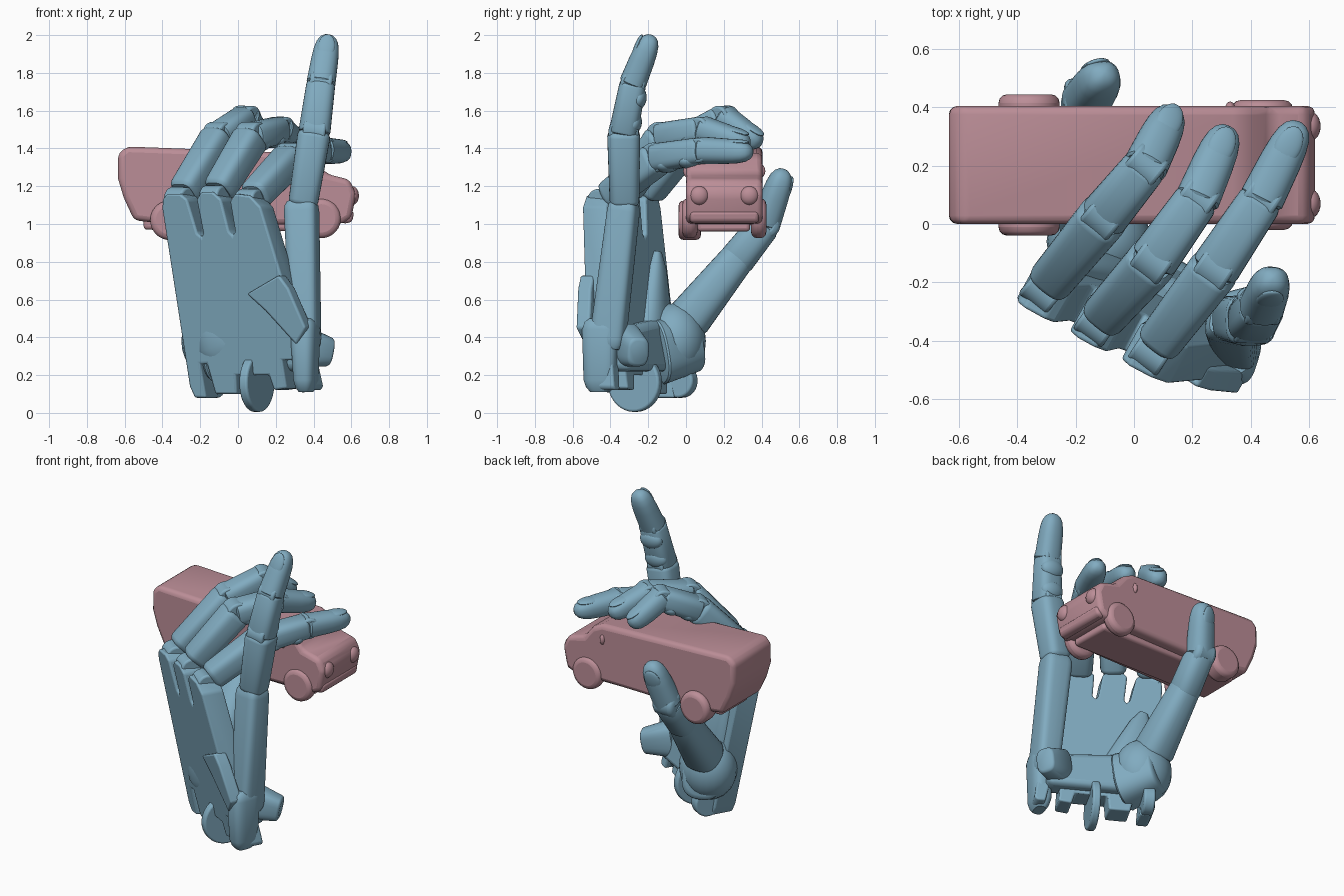
import bpy, bmesh, math
from mathutils import Vector, Matrix

if "Cube" in bpy.data.objects:
    bpy.data.objects.remove(bpy.data.objects["Cube"])

def material(name, rgb):
    m = bpy.data.materials.new(name)
    m.diffuse_color = (*rgb, 1)
    m.use_nodes = True
    m.node_tree.nodes["Principled BSDF"].inputs["Base Color"].default_value = m.diffuse_color
    return m

BLUE = material("blue", (0.22, 0.41, 0.53))
PINK = material("pink", (0.50, 0.27, 0.31))

def finish(name, bm, mat, bevel=0, angle=35):
    bmesh.ops.recalc_face_normals(bm, faces=bm.faces)
    me = bpy.data.meshes.new(name)
    bm.to_mesh(me)
    bm.free()
    ob = bpy.data.objects.new(name, me)
    bpy.context.collection.objects.link(ob)
    me.materials.append(mat)
    if bevel:
        b = ob.modifiers.new("bevel", 'BEVEL')
        b.width, b.segments, b.limit_method = bevel, 3, 'ANGLE'
    bpy.ops.object.select_all(action='DESELECT')
    ob.select_set(True)
    bpy.context.view_layer.objects.active = ob
    bpy.ops.object.shade_smooth_by_angle(angle=math.radians(angle))
    return ob

def frame(p, q, side):
    """Axis, side and back directions of a limb from p to q."""
    d = (q - p).normalized()
    s = (side - d * side.dot(d)).normalized()
    return d, s, s.cross(d)

def segment(name, p, q, side, start, end, prof, power=3, n=32):
    """Limb with superellipse section; start/end = half width and depth."""
    p, q, side = Vector(p), Vector(q), Vector(side)
    d, s, b = frame(p, q, side)
    bm = bmesh.new()
    rings = []
    for t, k in prof:
        w = (start[0] + (end[0] - start[0]) * t) * k
        h = (start[1] + (end[1] - start[1]) * t) * k
        ring = []
        for i in range(n):
            c, e = math.cos(math.tau * i / n), math.sin(math.tau * i / n)
            x = math.copysign(abs(c) ** (2 / power), c) * w
            y = math.copysign(abs(e) ** (2 / power), e) * h
            ring.append(bm.verts.new(p.lerp(q, t) + s * x + b * y))
        rings.append(ring)
    for r0, r1 in zip(rings, rings[1:]):
        for i in range(n):
            j = (i + 1) % n
            bm.faces.new((r0[i], r0[j], r1[j], r1[i]))
    bm.faces.new(rings[0])
    bm.faces.new(rings[-1])
    return finish(name, bm, BLUE)

def blob(name, loc, size, axes=None, mat=BLUE):
    bm = bmesh.new()
    bmesh.ops.create_uvsphere(bm, u_segments=24, v_segments=14, radius=1)
    m = Matrix.Diagonal((*size, 1))
    if axes:
        m = Matrix(axes).transposed().to_4x4() @ m
    bmesh.ops.transform(bm, matrix=Matrix.Translation(loc) @ m, verts=bm.verts)
    return finish(name, bm, mat)

def disc(name, loc, axis, radius, length, mat=BLUE, bevel=0.012):
    bm = bmesh.new()
    bmesh.ops.create_cone(bm, cap_ends=True, segments=36, radius1=radius, radius2=radius, depth=length)
    rot = Vector(axis).to_track_quat('Z', 'Y').to_matrix().to_4x4()
    bmesh.ops.transform(bm, matrix=Matrix.Translation(loc) @ rot, verts=bm.verts)
    return finish(name, bm, mat, bevel)

def slab(name, outline, lo, hi, place, mat, bevel, angle=35):
    """Extruded outline; place(a, depth, z) maps it into the world."""
    bm = bmesh.new()
    rows = [[bm.verts.new(place(a, v, z)) for a, z in outline] for v in (lo, hi)]
    for row in rows:
        bm.faces.new(row)
    for i in range(len(outline)):
        j = (i + 1) % len(outline)
        bm.faces.new((rows[0][i], rows[0][j], rows[1][j], rows[1][i]))
    return finish(name, bm, mat, bevel, angle)

# Palm frame: turned about z, leaning from the wrist to the knuckles
U, V = Vector((0.875, -0.485, 0)), Vector((0.485, 0.875, 0))
def palm_place(a, v, z):
    t = (1.15 - z) / 0.98
    return Vector((-0.13 + 0.22 * t, -0.36 + 0.07 * t, z)) + U * a + V * v

# Palm with knuckle tongues on top and wrist tabs below
palm = [(-.36, .08), (-.375, .14), (-.3, 1.08), (-.285, 1.13), (-.25, 1.16), (-.17, 1.16), (-.135, 1.13),
        (-.12, .95), (-.1, .93), (-.085, .95), (-.08, 1.13), (-.04, 1.17), (.03, 1.17), (.07, 1.13),
        (.075, .96), (.09, .94), (.11, .96), (.12, 1.12), (.16, 1.16), (.25, 1.15), (.3, 1.09),
        (.36, .4), (.36, .14), (.34, .12), (.29, .12), (.28, .28), (.22, .28), (.21, .13), (.13, .12),
        (.12, .2), (-.08, .2), (-.1, .1), (-.23, .1), (-.24, .26), (-.28, .26), (-.29, .08)]
slab("palm", palm, -0.055, 0.09, palm_place, BLUE, 0.015)
slab("palm_heel", [(-.27, .22), (-.3, .42), (-.15, .5), (.2, .46), (.33, .38), (.3, .22)],
     0.0, 0.16, palm_place, BLUE, 0.04)
disc("wrist_hinge", (0.1, -0.27, 0.16), U, 0.155, 0.05)
slab("metacarpal_paddle", [(.11, .63), (.2, .54), (.34, .36), (.42, .45), (.37, .66), (.33, .73)],
     -0.08, 0.0, palm_place, BLUE, 0.012)

ROUND = [(0, .8), (.03, .95), (.07, 1), (.93, 1), (.97, .95), (1, .8)]
TIP = [(0, .9), (.03, 1), (.5, .98), (.7, .93), (.84, .82), (.93, .63), (.98, .38), (1, .1)]

def distal(name, p, q, side, w, h):
    """Finger end with a nail on its back."""
    segment(name + "_tip", p, q, side, (w, h), (w * .9, h * .9), TIP, 2.4)
    p, q = Vector(p), Vector(q)
    d, s, b = frame(p, q, Vector(side))
    blob(name + "_nail", p.lerp(q, .68) + b * h * .7, (w * .6, h * .22, .075), (s, b, d))

def finger(name, pts, side):
    m, a, b, c = map(Vector, pts)
    segment(name + "_proximal", m.lerp(a, .11), a, side, (.078, .078), (.088, .088), ROUND, 3.2)
    segment(name + "_middle", a.lerp(b, -.05), b, side, (.085, .078), (.076, .07), ROUND, 3)
    distal(name, b.lerp(c, -.04), c, side, .077, .072)
    d, s, back = frame(a, b, Vector(side))
    for i, t in enumerate((.2, .7)):
        blob(f"{name}_pad_{i}", a.lerp(b, t) - back * .045, (.078, .042, .06), (s, back, d))
    for part, at, r in (("knuckle", m, .065), ("mid_joint", a, .08), ("end_joint", b, .066)):
        disc(f"{name}_{part}", at, s, r, .12)

# Three curled fingers and the straight little finger
SIDE = (0.79, -0.61, 0)
finger("first_finger", [(-.31, -.225, 1.13), (-.1, .03, 1.46), (.04, .20, 1.56), (.135, .395, 1.42)], SIDE)
finger("middle_finger", [(-.125, -.34, 1.14), (.07, -.12, 1.46), (.22, .09, 1.5), (.325, .335, 1.42)], SIDE)
finger("ring_finger", [(.06, -.44, 1.12), (.28, -.15, 1.35), (.44, .09, 1.39), (.57, .35, 1.38)], SIDE)
finger("little_finger", [(.335, -.325, 1.05), (.405, -.33, 1.49), (.44, -.28, 1.75), (.48, -.18, 2.0)], (1, 0, 0))

# Little finger metacarpal and its foot
segment("little_metacarpal", (.36, -.42, .34), (.335, -.325, 1.12), (1, -.2, 0), (.075, .095), (.09, .08), ROUND, 4)
segment("metacarpal_foot", (.36, -.455, .11), (.355, -.45, .5), (1, -.3, 0), (.055, .085), (.075, .1),
        [(0, .6), (.06, .85), (.16, 1), (.85, 1), (.95, .85), (1, .6)], 3)
segment("metacarpal_hook", (.3, -.32, .36), (.49, -.25, .32), (0, 0, 1), (.12, .08), (.075, .06), ROUND, 3)

# Thumb with its swivel mount, flowing into the palm
blob("thumb_mount", (-.12, -.06, .38), (.18, .165, .2))
segment("thumb_root", (-.04, -.17, .32), (-.15, .05, .36), (1, 0, 0), (.15, .18), (.12, .14), ROUND, 2.6)
disc("thumb_swivel", (-.13, -.03, .17), U, .09, .07)
segment("thenar_web", (-.06, -.2, .3), (-.2, -.15, .85), (.9, -.4, 0), (.17, .11), (.09, .07),
        [(0, .7), (.1, .95), (.3, 1), (.6, .85), (.85, .65), (1, .3)], 2.4)
thumb = [(-.14, 0, .48), (-.17, .29, .84), (-.165, .42, 1.0), (-.1, .52, 1.29)]
segment("thumb_proximal", thumb[0], thumb[1], (-1, 0, 0), (.12, .12), (.085, .09), ROUND, 2.5)
segment("thumb_middle", Vector(thumb[1]) - Vector((0, .03, .04)), thumb[2], (-1, 0, 0),
        (.088, .095), (.085, .085), ROUND, 2.5)
disc("thumb_joint", thumb[2], (1, 0, 0), .08, .15, bevel=0.03)
distal("thumb", thumb[2], thumb[3], (-1, -.25, 0), .085, .078)

# Toy van held by the hand
def van_place(a, v, z):
    return Vector((a, v, z))
body = [(-.55, 1.02), (-.605, 1.14), (-.635, 1.24), (-.635, 1.37), (-.59, 1.41), (.34, 1.375), (.41, 1.34),
        (.47, 1.265), (.59, 1.235), (.625, 1.16), (.6, 1.03), (.55, 1.0), (-.3, .99)]
slab("van_body", body, 0.0, 0.405, van_place, PINK, 0.035, 50)
slab("van_chassis", [(-.5, .97), (-.5, 1.05), (.52, 1.04), (.52, .96)], .06, .34, van_place, PINK, 0.02)
slab("van_bumper", [(.55, 1.0), (.55, 1.06), (.615, 1.07), (.605, 1.01)], .02, .385, van_place, PINK, 0.02)
for label, y in (("near", 0.02), ("far", 0.385)):
    disc("rear_wheel_" + label, (-.36, y, 1.02), (0, 1, 0), .105, .12, PINK, 0.03)
    disc("front_wheel_" + label, (.44, y, 1.03), (0, 1, 0), .105, .08, PINK, 0.03)
    blob("mirror_" + label, (.33, y, 1.28), (.02, .035, .04), None, PINK)
    blob("headlight_" + label, (.605, .07 if y < .1 else .335, 1.15), (.035, .05, .05), None, PINK)
